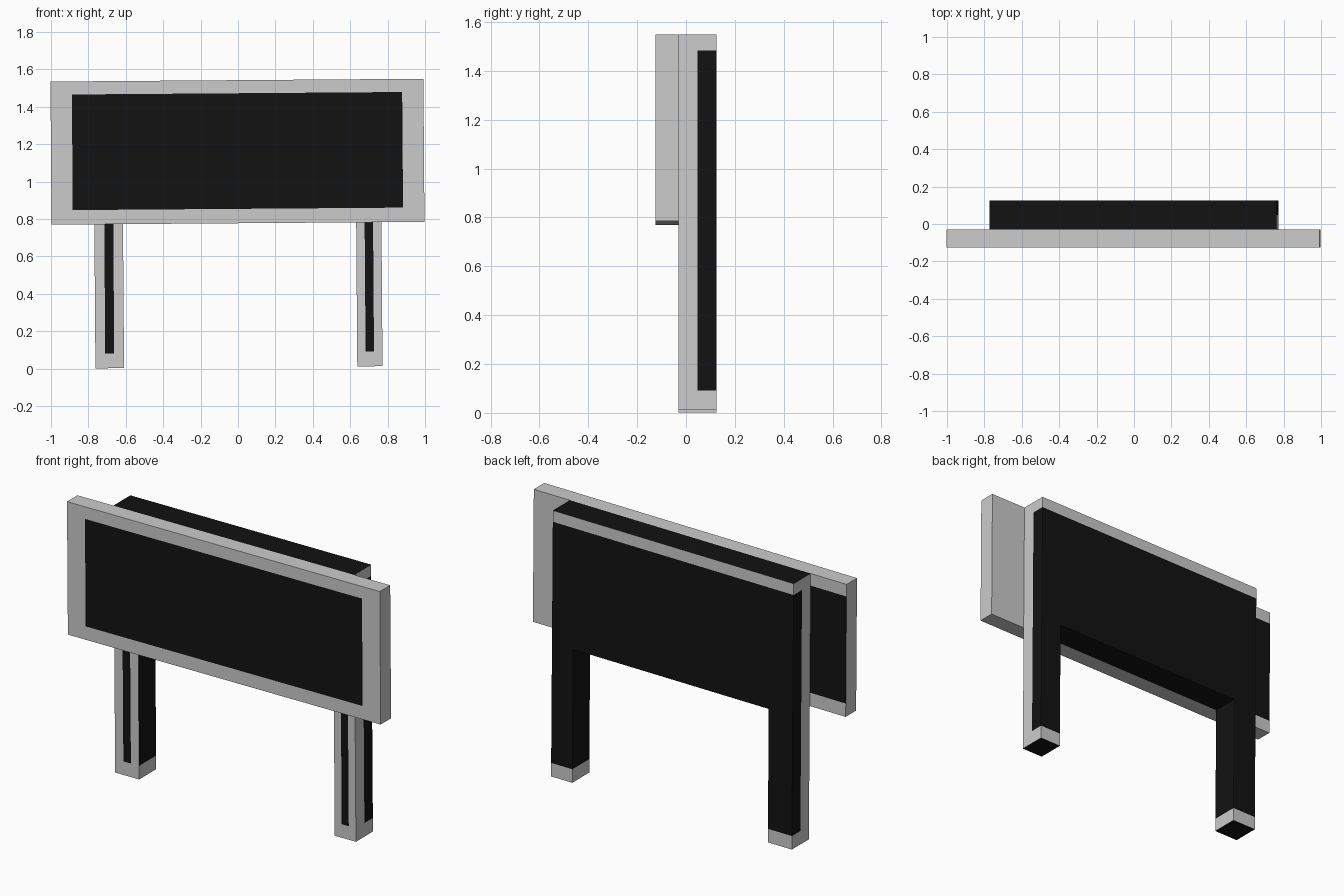
import bpy
import bmesh
from mathutils import Matrix, Vector

if "Cube" in bpy.data.objects:
    bpy.data.objects.remove(bpy.data.objects["Cube"])

TILT = -0.0075              # the whole board leans very slightly sideways
PIVOT = Vector((0, 0, 0.777))
LOW, MID, TOP = 0.007, 0.777, 1.542


def material(name, value):
    mat = bpy.data.materials.new(name)
    mat.diffuse_color = (value, value, value, 1)
    mat.use_nodes = True
    mat.node_tree.nodes["Principled BSDF"].inputs["Base Color"].default_value = mat.diffuse_color
    return mat


GREY = material("grey", 0.8)
BLACK = material("black", 0.006)


def painted_slab(name, outline, y0, y1, cuts, is_black):
    """Extrude an x-z outline along y, split its faces at the cuts, paint them."""
    bm = bmesh.new()
    face = bm.faces.new([bm.verts.new((x, y0, z)) for x, z in outline])
    ext = bmesh.ops.extrude_face_region(bm, geom=[face], use_keep_orig=True)
    moved = [g for g in ext["geom"] if isinstance(g, bmesh.types.BMVert)]
    bmesh.ops.translate(bm, verts=moved, vec=(0, y1 - y0, 0))
    for axis, values in cuts.items():
        normal = Vector([float(axis == a) for a in "xyz"])
        for v in values:
            bmesh.ops.bisect_plane(
                bm, geom=bm.verts[:] + bm.edges[:] + bm.faces[:], dist=1e-5,
                plane_co=normal * v, plane_no=normal)
    bmesh.ops.recalc_face_normals(bm, faces=bm.faces[:])
    bm.normal_update()
    for f in bm.faces:
        f.material_index = int(is_black(f.calc_center_median(), f.normal))
    bmesh.ops.rotate(bm, verts=bm.verts[:], cent=PIVOT,
                     matrix=Matrix.Rotation(TILT, 3, 'Y'))
    mesh = bpy.data.meshes.new(name)
    bm.to_mesh(mesh)
    bm.free()
    mesh.materials.append(GREY)
    mesh.materials.append(BLACK)
    obj = bpy.data.objects.new(name, mesh)
    bpy.context.collection.objects.link(obj)
    return obj


# Front board: black field with a grey border, back field runs to the left edge
def board_black(c, n):
    if abs(n.y) < 0.5 or not 0.854 < c.z < 1.472:
        return False
    return abs(c.x) < 0.883 if n.y < 0 else c.x < 0.765


painted_slab("sign_board",
             [(-0.997, MID), (0.997, MID), (0.997, TOP), (-0.997, TOP)],
             -0.125, -0.03,
             {"x": (-0.883, 0.765, 0.883), "z": (0.854, 1.472)}, board_black)


# Rear frame: two posts joined by a deep panel
def frame_black(c, n):
    if abs(n.z) > 0.5:
        return True
    if not 0.085 < c.z < 1.477:
        return False
    if n.y > 0.5:
        return True
    if n.y < -0.5:
        return -0.715 < c.x < -0.667 or 0.677 < c.x < 0.722
    return abs(c.x) < 0.7 or c.y > 0.048


painted_slab("post_frame",
             [(-0.768, LOW), (-0.615, LOW), (-0.615, MID), (0.632, MID),
              (0.632, LOW), (0.767, LOW), (0.767, TOP), (-0.768, TOP)],
             -0.03, 0.125,
             {"z": (0.085, MID, 1.477), "y": (0.048,),
              "x": (-0.715, -0.667, 0.677, 0.722)}, frame_black)
